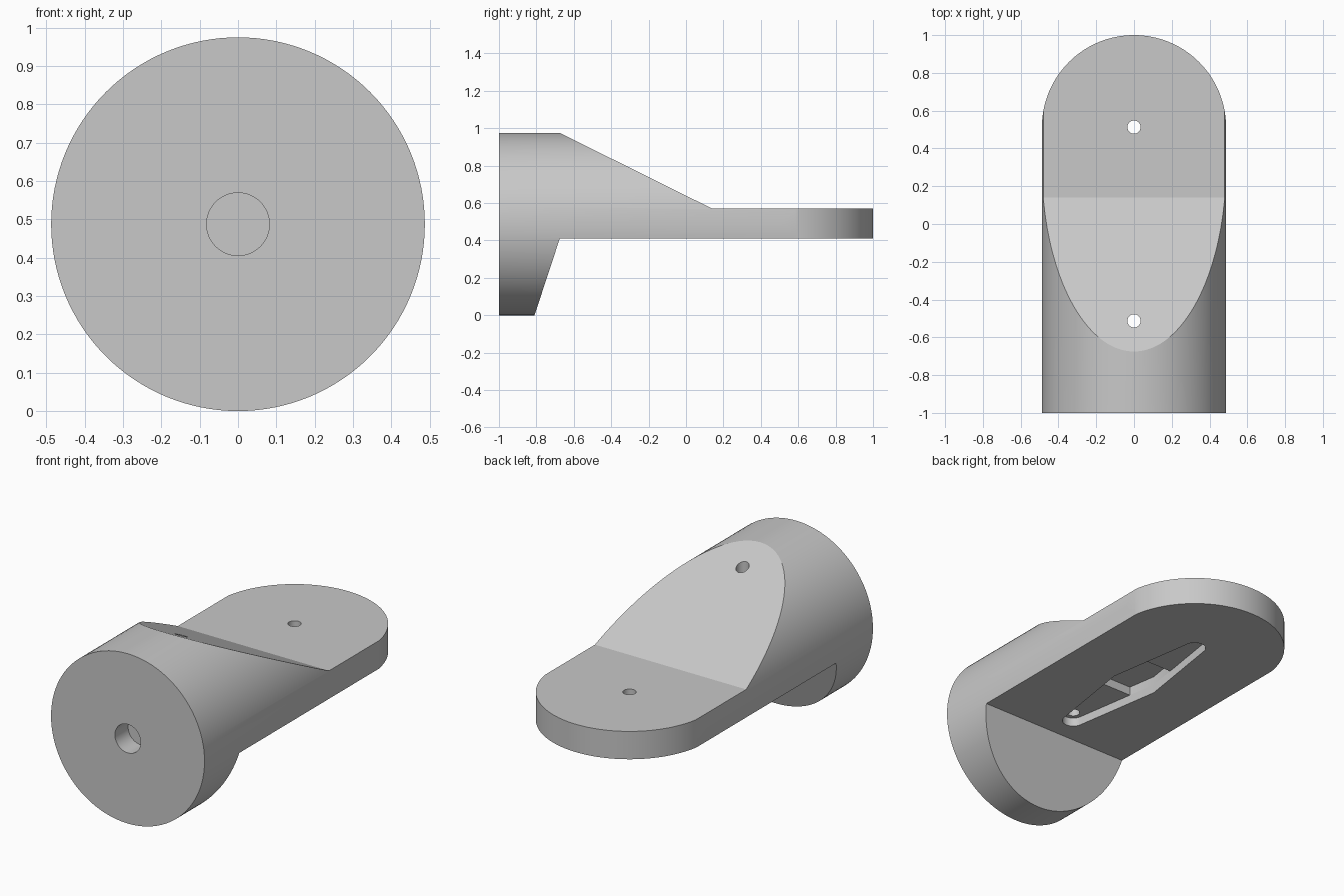
import bpy, bmesh
from math import pi, cos, sin
from mathutils import Matrix, Vector

if "Cube" in bpy.data.objects:
    bpy.data.objects.remove(bpy.data.objects["Cube"])

R = 0.4875         # radius of the round body
PLATE_Z = 0.41     # underside of the plate
HOLE_Y = 0.513     # screw hole distance from the centre

grey = bpy.data.materials.new("plain_grey")
grey.use_nodes = True
grey.diffuse_color = (0.58, 0.58, 0.58, 1)
grey.node_tree.nodes["Principled BSDF"].inputs["Base Color"].default_value = grey.diffuse_color


def finish(name, bm):
    bmesh.ops.recalc_face_normals(bm, faces=bm.faces)
    mesh = bpy.data.meshes.new(name)
    bm.to_mesh(mesh)
    bm.free()
    mesh.materials.append(grey)
    obj = bpy.data.objects.new(name, mesh)
    bpy.context.collection.objects.link(obj)
    return obj


def prism(name, points, offset):
    """Extrude a closed outline of 3D points along an offset."""
    bm = bmesh.new()
    face = bm.faces.new([bm.verts.new(p) for p in points])
    out = bmesh.ops.extrude_face_region(bm, geom=[face])
    moved = [v for v in out["geom"] if isinstance(v, bmesh.types.BMVert)]
    bmesh.ops.translate(bm, verts=moved, vec=Vector(offset))
    return finish(name, bm)


def rod(name, radius, length, centre, axis="Z", sides=48):
    bm = bmesh.new()
    turn = Matrix.Rotation(pi / 2, 4, "X") if axis == "Y" else Matrix()
    bmesh.ops.create_cone(bm, cap_ends=True, segments=sides, radius1=radius, radius2=radius,
                          depth=length, matrix=Matrix.Translation(centre) @ turn)
    return finish(name, bm)


def arc(radius, cy, start, steps, z):
    """Half circle of points around (0, cy)."""
    return [(radius * cos(start + pi * i / steps), cy + radius * sin(start + pi * i / steps), z)
            for i in range(steps + 1)]


def combine(target, tool, operation):
    mod = target.modifiers.new("cut", "BOOLEAN")
    mod.operation, mod.solver, mod.object = operation, "EXACT", tool
    bpy.ops.object.select_all(action="DESELECT")
    bpy.context.view_layer.objects.active = target
    target.select_set(True)
    bpy.ops.object.modifier_apply(modifier=mod.name)
    bpy.data.objects.remove(tool)


# Side profile: round head, sloped top, undercut and flat plate
profile = [(-1, -0.1), (-0.843, -0.1), (-0.81, 0), (-0.675, PLATE_Z), (1.2, PLATE_Z),
           (1.2, 0.57), (0.14, 0.57), (-0.675, 0.975), (-0.876, 1.075), (-1, 1.075)]
profile[-3:-1] = [(-0.675, 0.975), (-0.675, 1.075)]
body = prism("mount_arm", [(-0.7, y, z) for y, z in profile], (1.4, 0, 0))

# Round the body along its length, then round the plate tip
combine(body, rod("round_stock", R, 3, (0, 0, R), "Y", 128), "INTERSECT")
tip = arc(R, 1 - R, 0, 64, -0.2) + [(-0.6, 1 - R, -0.2), (-0.6, -1.3, -0.2),
                                    (0.6, -1.3, -0.2), (0.6, 1 - R, -0.2)]
combine(body, prism("tip_outline", tip, (0, 0, 1.5)), "INTERSECT")

# Blind hole in the front face
combine(body, rod("front_hole", 0.082, 0.24, (0, -1, R), "Y"), "DIFFERENCE")

# Tapered recess under the plate, with a deeper middle pocket
low = PLATE_Z - 0.1
recess = (arc(0.06, HOLE_Y, 0, 16, low) + [(-0.14, 0, low)]
          + arc(0.06, -HOLE_Y, pi, 16, low) + [(0.14, 0, low)])
combine(body, prism("recess", recess, (0, 0, 0.15)), "DIFFERENCE")
c = 0.17
w = 0.14 - 0.08 * c / HOLE_Y
pocket = [(w, c), (0, c), (-w, c), (-0.14, 0), (-w, -c), (w, -c), (0.14, 0)]
combine(body, prism("pocket", [(x, y, low) for x, y in pocket], (0, 0, 0.2)), "DIFFERENCE")

# Screw holes through both ends of the recess
for y in (-HOLE_Y, HOLE_Y):
    combine(body, rod("screw_hole", 0.035, 2, (0, y, 0.5), sides=32), "DIFFERENCE")

bpy.ops.object.shade_smooth_by_angle(angle=pi / 7)
